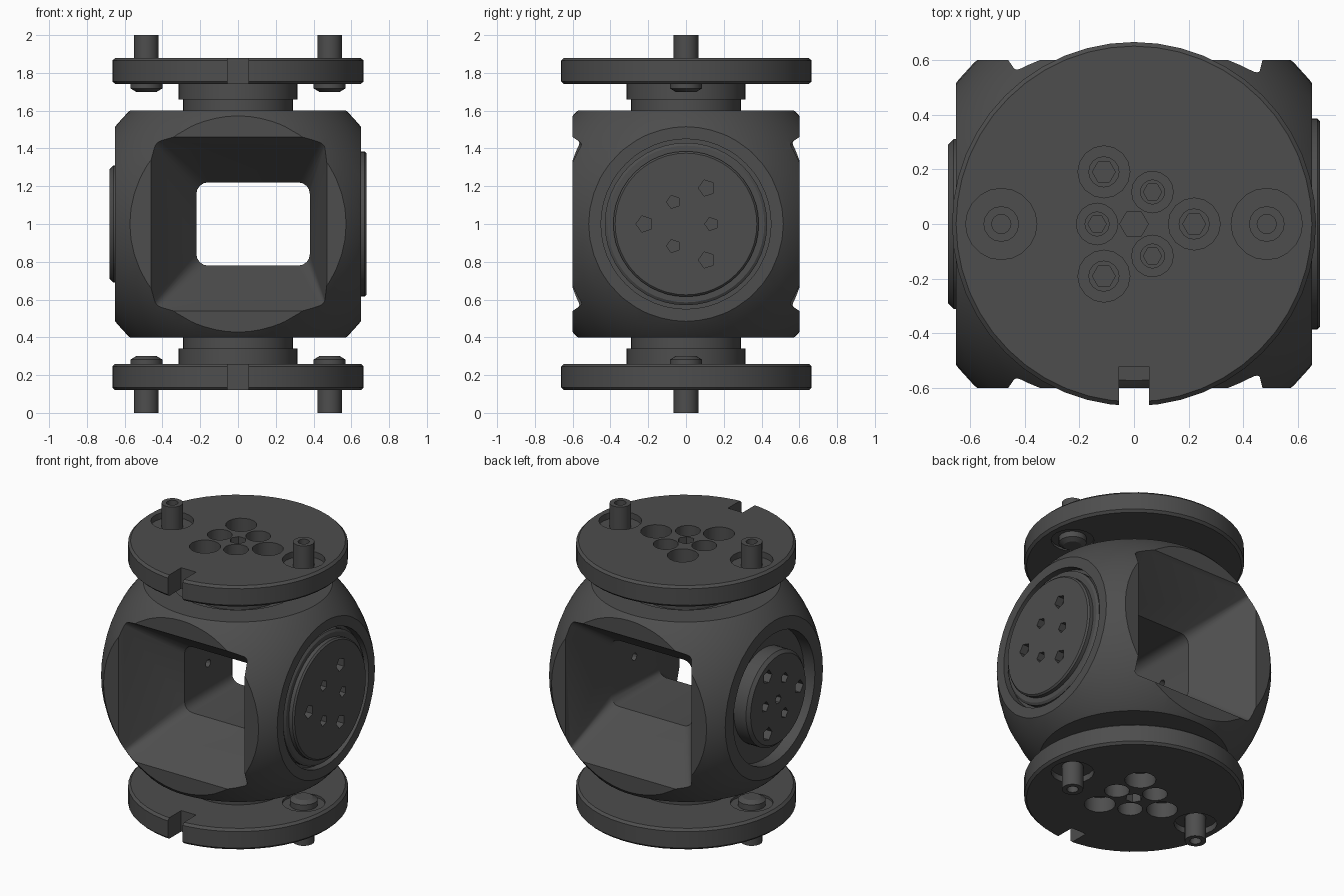
import bpy, bmesh
from math import pi, cos, sin, radians
from mathutils import Matrix, Vector

if "Cube" in bpy.data.objects:
    bpy.data.objects.remove(bpy.data.objects["Cube"])

dark = bpy.data.materials.new("dark_grey")
dark.diffuse_color = (0.075, 0.075, 0.075, 1)
dark.use_nodes = True
dark.node_tree.nodes["Principled BSDF"].inputs["Base Color"].default_value = dark.diffuse_color


def loft(bm, rings):
    rows = [[bm.verts.new(p) for p in ring] for ring in rings]
    n = len(rows[0])
    for a, b in zip(rows, rows[1:]):
        for i in range(n):
            j = (i + 1) % n
            bm.faces.new((a[i], a[j], b[j], b[i]))
    bm.faces.new(rows[0][::-1])
    bm.faces.new(rows[-1])


def lathe(bm, profile, sides, m=Matrix()):
    loft(bm, [[m @ Vector((r * cos(2 * pi * i / sides), r * sin(2 * pi * i / sides), z))
               for i in range(sides)] for r, z in profile])


def box(bm, lo, hi, m=Matrix()):
    (a, b, c), (d, e, f) = lo, hi
    loft(bm, [[m @ Vector(p) for p in ((a, b, z), (d, b, z), (d, e, z), (a, e, z))]
              for z in (c, f)])


def finish(bm, name):
    bmesh.ops.recalc_face_normals(bm, faces=bm.faces[:])
    me = bpy.data.meshes.new(name)
    bm.to_mesh(me)
    bm.free()
    ob = bpy.data.objects.new(name, me)
    bpy.context.collection.objects.link(ob)
    return ob


def carve(ob, bm, op='DIFFERENCE'):
    cutter = finish(bm, "cutter")
    cutter.hide_render = True
    mod = ob.modifiers.new("carve", 'BOOLEAN')
    mod.operation, mod.object, mod.solver = op, cutter, 'EXACT'
    bpy.context.view_layer.objects.active = ob
    bpy.ops.object.modifier_apply(modifier=mod.name)
    bpy.data.objects.remove(cutter)


def smooth(ob):
    ob.data.materials.clear()
    ob.data.materials.append(dark)
    bpy.ops.object.select_all(action='DESELECT')
    ob.select_set(True)
    bpy.context.view_layer.objects.active = ob
    bpy.ops.object.shade_smooth_by_angle(angle=radians(28))


def frame(x, y, z):
    # local axes of one face of the body, with the origin at the body centre
    return Matrix.Translation((0, 0, 1)) @ Matrix((x, y, z)).transposed().to_4x4()


def at(m, x, y):
    return m @ Matrix.Translation((x, y, 0))


TOP = frame((1, 0, 0), (0, 1, 0), (0, 0, 1))
BOTTOM = frame((-1, 0, 0), (0, 1, 0), (0, 0, -1))
RIGHT = frame((0, -1, 0), (0, 0, -1), (1, 0, 0))
LEFT = frame((0, -1, 0), (0, 0, 1), (-1, 0, 0))

# Six bolt positions: three large on an outer circle, three small on an inner one
BOLTS = [(0.22 * cos(a), 0.22 * sin(a), 1.0) for a in (0, 2 * pi / 3, 4 * pi / 3)] + \
        [(0.135 * cos(a), 0.135 * sin(a), 0.8) for a in (pi, pi / 3, -pi / 3)]

# Body: sphere trimmed flat on six sides
bm = bmesh.new()
bmesh.ops.create_uvsphere(bm, u_segments=64, v_segments=32, radius=0.83,
                          matrix=Matrix.Translation((0, 0, 1)))
body = finish(bm, "body")
bm = bmesh.new()
box(bm, (-0.65, -0.6, 0.4), (0.65, 0.6, 1.6))
carve(body, bm, 'INTERSECT')


# Rectangular passage through the body, flaring out to front and back
def rounded(x0, x1, h, r, y):
    ring = []
    for k, (cx, cz) in enumerate(((x1 - r, h - r), (x0 + r, h - r),
                                  (x0 + r, r - h), (x1 - r, r - h))):
        for s in range(5):
            a = (k + s / 4) * pi / 2
            ring.append((cx + r * cos(a), y, 1 + cz + r * sin(a)))
    return ring


bm = bmesh.new()
loft(bm, [rounded(-0.474, 0.475, 0.474, 0.02, -0.62), rounded(-0.22, 0.38, 0.22, 0.06, -0.25),
          rounded(-0.22, 0.38, 0.22, 0.06, 0.25), rounded(-0.474, 0.475, 0.474, 0.02, 0.62)])
carve(body, bm)

# Round recesses behind the hubs and necks, and the centre screw holes
bm = bmesh.new()
lathe(bm, [(0.40, 0.55), (0.40, 0.7)], 48, TOP)
lathe(bm, [(0.40, 0.55), (0.40, 0.7)], 48, BOTTOM)
lathe(bm, [(0.45, 0.60), (0.45, 0.7)], 48, RIGHT)
lathe(bm, [(0.43, 0.57), (0.43, 0.7)], 48, LEFT)
carve(body, bm)
bm = bmesh.new()
lathe(bm, [(0.025, 0.3), (0.025, 0.5)], 12, RIGHT)
lathe(bm, [(0.025, 0.1), (0.025, 0.6)], 12, LEFT)
carve(body, bm)
smooth(body)

# Side hubs with screw sockets
hubs = (("right_hub", RIGHT, [(0.43, 0.56), (0.43, 0.635), (0.415, 0.645), (0.385, 0.645),
                              (0.385, 0.67), (0.375, 0.68)]),
        ("left_hub", LEFT, [(0.31, 0.54), (0.31, 0.66), (0.29, 0.68)]))
for name, m, profile in hubs:
    bm = bmesh.new()
    lathe(bm, profile, 48, m)
    hub = finish(bm, name)
    bm = bmesh.new()
    for x, y, s in BOLTS:
        lathe(bm, [(0.045 * s, 0.63), (0.045 * s, 0.7)], 5, at(m, x, y))
    if name == "left_hub":
        lathe(bm, [(0.03, 0.5), (0.03, 0.7)], 6, m)
    carve(hub, bm)
    smooth(hub)

# Flanges above and below: stepped neck, notched plate, bolt pockets, two pins
for side, m in (("top", TOP), ("bottom", BOTTOM)):
    bm = bmesh.new()
    lathe(bm, [(0.29, 0.53), (0.29, 0.66), (0.315, 0.66), (0.315, 0.74), (0.65, 0.74),
               (0.665, 0.755), (0.665, 0.865), (0.65, 0.88)], 48, m)
    flange = finish(bm, side + "_flange")
    bm = bmesh.new()
    box(bm, (-0.055, -0.75, 0.7), (0.055, -0.52, 0.95), m)
    for x, y, s in BOLTS:
        r = 0.095 * s
        lathe(bm, [(0.055 * s, 0.75), (0.055 * s, 0.78), (r, 0.78), (r, 0.9)], 16, at(m, x, y))
    for x in (-0.485, 0.485):
        lathe(bm, [(0.13, 0.84), (0.13, 0.9)], 20, at(m, x, 0))
        lathe(bm, [(0.13, 0.7), (0.13, 0.755)], 20, at(m, x, 0))
    carve(flange, bm)
    bm = bmesh.new()
    lathe(bm, [(0.052, 0.75), (0.052, 0.9)], 6, m)
    for x, y, s in BOLTS:
        lathe(bm, [(0.042 * s, 0.70), (0.042 * s, 0.76)], 6, at(m, x, y))
    carve(flange, bm)
    smooth(flange)

    for tag, x in (("a", -0.485), ("b", 0.485)):
        bm = bmesh.new()
        lathe(bm, [(0.055, 0.70), (0.085, 0.718), (0.085, 0.77), (0.065, 0.77),
                   (0.065, 1.0), (0.035, 1.0), (0.035, 0.9)], 16, at(m, x, 0))
        smooth(finish(bm, f"{side}_pin_{tag}"))
